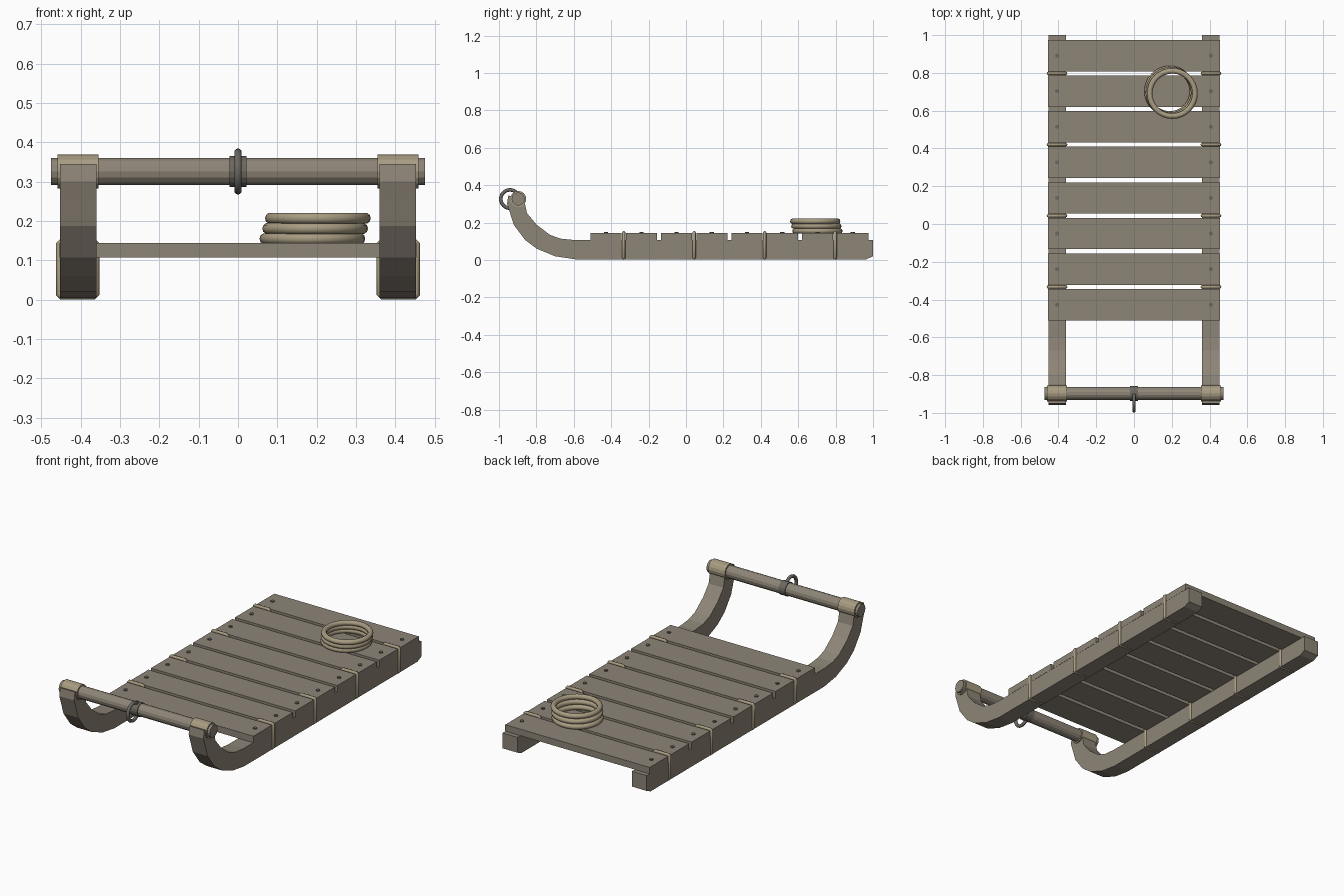
import bpy
import bmesh
from math import radians
from mathutils import Matrix, Vector

cube = bpy.data.objects.get("Cube")
if cube:
    bpy.data.objects.remove(cube, do_unlink=True)


def material(name, rgb):
    mat = bpy.data.materials.new(name)
    mat.use_nodes = True
    mat.diffuse_color = (*rgb, 1)
    mat.node_tree.nodes["Principled BSDF"].inputs["Base Color"].default_value = (*rgb, 1)
    return mat


wood = material("weathered wood", (0.27, 0.235, 0.185))
rope = material("tan rope", (0.39, 0.33, 0.22))
iron = material("dull iron", (0.15, 0.138, 0.12))


def add_object(name, bm, mat, smooth=False):
    bmesh.ops.recalc_face_normals(bm, faces=bm.faces)
    mesh = bpy.data.meshes.new(name)
    bm.to_mesh(mesh)
    bm.free()
    mesh.materials.append(mat)
    for face in mesh.polygons:
        face.use_smooth = smooth
    obj = bpy.data.objects.new(name, mesh)
    bpy.context.collection.objects.link(obj)
    return obj


def box(name, center, size, mat):
    bm = bmesh.new()
    bmesh.ops.create_cube(bm, size=1, matrix=Matrix.Translation(center) @ Matrix.Diagonal((*size, 1)))
    return add_object(name, bm, mat)


def cylinder(name, center, radius, length, mat, sides=16, along_x=True):
    bm = bmesh.new()
    turn = Matrix.Rotation(radians(90), 4, "Y") if along_x else Matrix.Identity(4)
    bmesh.ops.create_cone(bm, cap_ends=True, segments=sides, radius1=radius, radius2=radius,
                          depth=length, matrix=Matrix.Translation(center) @ turn)
    return add_object(name, bm, mat)


def ring(name, center, major, minor, mat, axis="Z"):
    turn = (0, radians(90), 0) if axis == "X" else (0, 0, 0)
    bpy.ops.mesh.primitive_torus_add(location=center, rotation=turn, major_radius=major, minor_radius=minor,
                                     major_segments=32, minor_segments=10)
    obj = bpy.context.object
    obj.name = name
    obj.data.materials.append(mat)
    bpy.ops.object.shade_smooth()
    return obj


# Runner: side profile (y, z), from the back along the bottom, up the curl and back
profile = [(1, 0.107), (1, 0.02), (0.965, 0.004), (-0.593, 0.004), (-0.70, 0.02), (-0.797, 0.06),
           (-0.86, 0.107), (-0.92, 0.187), (-0.947, 0.27), (-0.957, 0.30), (-0.95, 0.345),
           (-0.866, 0.325), (-0.85, 0.25), (-0.80, 0.19), (-0.727, 0.134), (-0.67, 0.114), (-0.60, 0.107)]


def runner(name, side):
    bm = bmesh.new()
    face = bm.faces.new([bm.verts.new((side * 0.36, y, z)) for y, z in profile])
    result = bmesh.ops.extrude_face_region(bm, geom=[face])
    verts = [v for v in result["geom"] if isinstance(v, bmesh.types.BMVert)]
    bmesh.ops.translate(bm, verts=verts, vec=(side * 0.093, 0, 0))
    return add_object(name, bm, wood)


def lashing(name, side, y):
    # Closed cord loop around the runner, with softened corners
    curve = bpy.data.curves.new(name, "CURVE")
    curve.dimensions = "3D"
    curve.bevel_depth = 0.009
    curve.bevel_resolution = 2
    spline = curve.splines.new("POLY")
    x0, x1, z0, z1, c = 0.361, 0.454, 0.009, 0.147, 0.006
    points = [(x0 + c, z0), (x1 - c, z0), (x1, z0 + c), (x1, z1 - c),
              (x1 - c, z1), (x0 + c, z1), (x0, z1 - c), (x0, z0 + c)]
    spline.points.add(len(points) - 1)
    for point, (x, z) in zip(spline.points, points):
        point.co = (side * x, y, z, 1)
    spline.use_cyclic_u = True
    curve.materials.append(rope)
    obj = bpy.data.objects.new(name, curve)
    bpy.context.collection.objects.link(obj)


# Deck planks
pitch = 0.1884
planks = [0.8915 - i * pitch for i in range(8)]
for i, y in enumerate(planks):
    box(f"deck_plank_{i + 1}", (0, y, 0.1255), (0.908, 0.166, 0.037), wood)

# Runners, nails, lashings and bar wraps on both sides
bar = Vector((0, -0.897, 0.326))
for label, side in (("left", 1), ("right", -1)):
    runner(f"{label}_runner", side)
    for i, y in enumerate(planks):
        cylinder(f"{label}_nail_{i + 1}", (side * 0.407, y, 0.145), 0.011, 0.008, iron, 10, False)
    for i in range(0, 7, 2):
        lashing(f"{label}_lashing_{i // 2 + 1}", side, planks[i] - pitch / 2)
    cylinder(f"{label}_bar_wrap", bar + Vector((side * 0.407, 0, 0)), 0.043, 0.105, rope)

# Front crossbar with collar and tow ring
cylinder("front_crossbar", bar, 0.035, 0.95, wood, 14)
cylinder("tow_collar", bar, 0.039, 0.042, iron)
ring("tow_ring", (0, -0.941, 0.326), 0.049, 0.0095, iron, "X")

# Coil of rope resting on the deck
for i in range(3):
    ring(f"rope_coil_{i + 1}", (0.189 + i * 0.007, 0.703 - i * 0.006, 0.155 + i * 0.026), 0.12, 0.0145, rope)
